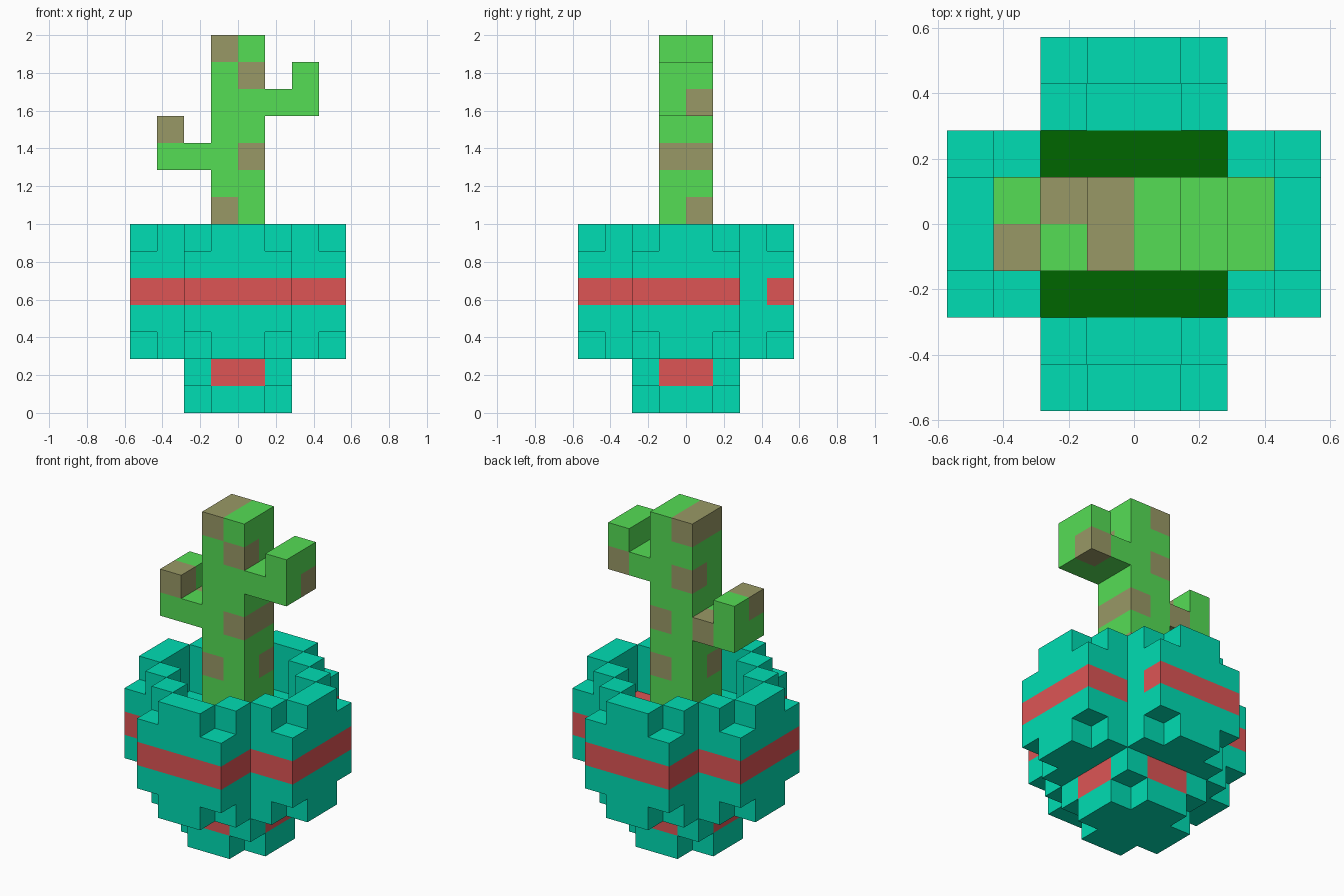
import bpy
import bmesh

if "Cube" in bpy.data.objects:
    bpy.data.objects.remove(bpy.data.objects["Cube"], do_unlink=True)

U = 2 / 14  # edge length of one block


def material(name, rgb):
    lin = [((c / 255 + 0.055) / 1.055) ** 2.4 if c > 10 else c / 255 / 12.92 for c in rgb]
    m = bpy.data.materials.new(name)
    m.diffuse_color = (*lin, 1)
    m.use_nodes = True
    m.node_tree.nodes["Principled BSDF"].inputs["Base Color"].default_value = (*lin, 1)
    return m


TEAL = material("teal glaze", (0, 221, 179))
RED = material("red band", (221, 85, 85))
SOIL = material("dark green soil", (0, 102, 0))
GREEN = material("cactus green", (85, 221, 85))
BROWN = material("dry brown", (153, 153, 102))

cells = {}  # grid position -> (part, material)


def fill(part, mat, x, y, z):
    for i in range(*x):
        for j in range(*y):
            for k in range(*z):
                cells[i, j, k] = (part, mat)


def carve(x, y, z):
    for i in range(*x):
        for j in range(*y):
            for k in range(*z):
                cells.pop((i, j, k), None)


# Pot: square foot, then a cross-shaped bowl
fill("pot", TEAL, (-2, 2), (-2, 2), (0, 5))
fill("pot", TEAL, (-4, 4), (-2, 2), (2, 7))
fill("pot", TEAL, (-2, 2), (-4, 4), (2, 7))

# Red band around the bowl and red patches on the foot
for i, j, k in list(cells):
    near, far = sorted((abs(i + 0.5), abs(j + 0.5)))
    if k == 4 and (far > 3 or (far > 2 and near > 1)) or k == 1 and near < 1:
        cells[i, j, k] = ("pot", RED)
cells[1, 2, 4] = ("pot", TEAL)  # gap in the band
fill("pot", RED, (2, 3), (-1, 1), (4, 5))

# Hollow the bowl, with a recess in each arm of the cross
carve((-2, 2), (-2, 2), (5, 7))
carve((-3, 3), (-1, 1), (5, 7))
carve((-1, 1), (-3, 3), (5, 7))

# Notch the outer corners of the bowl and of the foot
for i in (-2, 1):
    for j in (-2, 1):
        carve((i, i + 1), (j, j + 1), (0, 1))
    for end in (-4, 3):
        for k in (2, 6):
            carve((i, i + 1), (end, end + 1), (k, k + 1))
            carve((end, end + 1), (i, i + 1), (k, k + 1))

# Soil
fill("soil", SOIL, (-2, 2), (-2, 2), (4, 5))

# Cactus trunk and its two bent arms
fill("cactus_trunk", GREEN, (-1, 1), (-1, 1), (5, 14))
fill("cactus_left_arm", GREEN, (1, 3), (-1, 1), (11, 12))
fill("cactus_left_arm", GREEN, (2, 3), (-1, 1), (12, 13))
fill("cactus_right_arm", GREEN, (-3, -1), (-1, 1), (9, 10))
fill("cactus_right_arm", GREEN, (-3, -2), (-1, 1), (10, 11))

# Dry blocks on the cactus
for p in [(-1, -1, 13), (-1, 0, 13), (0, -1, 12), (-1, 0, 11), (0, -1, 9), (0, 0, 9),
          (-1, -1, 7), (0, 0, 7), (2, 0, 11), (-2, 0, 9), (-3, -1, 10)]:
    cells[p] = (cells[p][0], BROWN)


def build(part):
    """Make one object from the exposed block faces of a part."""
    me = bpy.data.meshes.new(part)
    ob = bpy.data.objects.new(part, me)
    bpy.context.collection.objects.link(ob)
    mats = []
    bm = bmesh.new()
    verts = {}

    def vert(p):
        if p not in verts:
            verts[p] = bm.verts.new([c * U for c in p])
        return verts[p]

    for pos, (owner, mat) in cells.items():
        if owner != part:
            continue
        if mat not in mats:
            mats.append(mat)
            me.materials.append(mat)
        for axis in range(3):
            for side in (0, 1):
                beside = list(pos)
                beside[axis] += 2 * side - 1
                if tuple(beside) in cells:
                    continue
                quad = []
                for a, b in ((0, 0), (1, 0), (1, 1), (0, 1)):
                    c = list(pos)
                    c[axis] += side
                    c[(axis + 1) % 3] += a
                    c[(axis + 2) % 3] += b
                    quad.append(vert(tuple(c)))
                face = bm.faces.new(quad if side else quad[::-1])
                face.material_index = mats.index(mat)
    bm.to_mesh(me)
    bm.free()


for name in ("pot", "soil", "cactus_trunk", "cactus_left_arm", "cactus_right_arm"):
    build(name)
